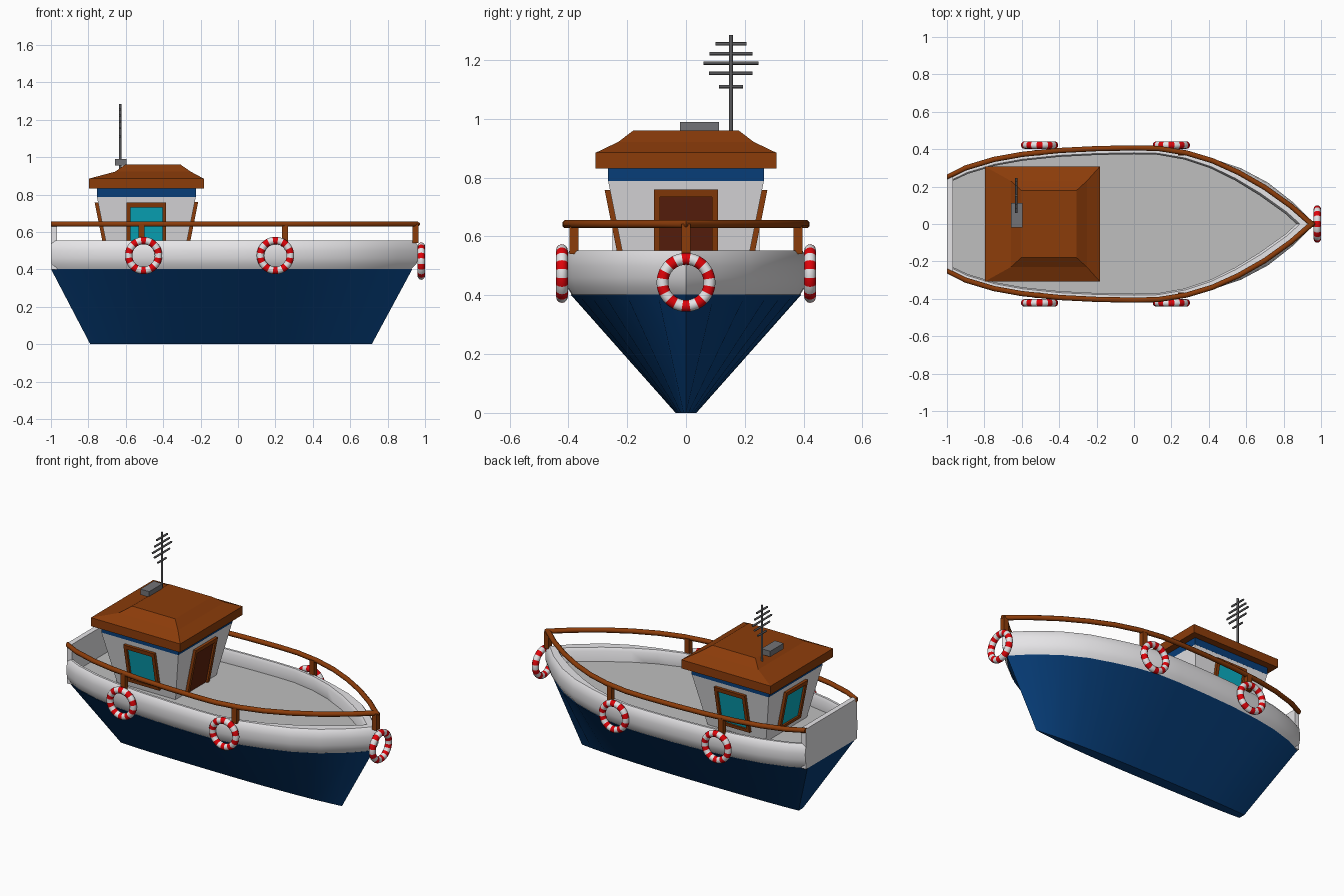
import bpy, bmesh, math
from mathutils import Vector, Matrix

if "Cube" in bpy.data.objects:
    bpy.data.objects.remove(bpy.data.objects["Cube"])


def material(name, r, g, b):
    m = bpy.data.materials.new(name)
    m.diffuse_color = (r, g, b, 1)
    m.use_nodes = True
    m.node_tree.nodes["Principled BSDF"].inputs["Base Color"].default_value = m.diffuse_color
    return m


BLUE = material("hull blue", 0.002, 0.047, 0.19)
WHITE = material("white paint", 0.84, 0.83, 0.85)
DECK = material("deck grey", 0.52, 0.52, 0.52)
BROWN = material("wood brown", 0.26, 0.045, 0.003)
DOOR = material("dark door brown", 0.11, 0.015, 0.004)
TEAL = material("glass teal", 0.003, 0.42, 0.54)
RED = material("ring red", 0.75, 0.001, 0.003)
GREY = material("box grey", 0.17, 0.17, 0.18)
DARK = material("antenna grey", 0.1, 0.1, 0.105)


def make(name, verts, faces, mats, smooth=0, rule=None):
    """Mesh object; edges flatter than `smooth` degrees are shaded smooth."""
    me = bpy.data.meshes.new(name)
    me.from_pydata([tuple(v) for v in verts], [], faces)
    for m in mats:
        me.materials.append(m)
    if rule:
        for p in me.polygons:
            p.material_index = rule(p.index)
    bm = bmesh.new()
    bm.from_mesh(me)
    bmesh.ops.recalc_face_normals(bm, faces=bm.faces)
    for f in bm.faces:
        f.smooth = smooth > 0
    for e in bm.edges:
        e.smooth = e.calc_face_angle(0) < math.radians(smooth)
    bm.to_mesh(me)
    bm.free()
    ob = bpy.data.objects.new(name, me)
    bpy.context.collection.objects.link(ob)
    return ob


def loft(name, rings, mat, smooth=0, caps=True):
    """Skin a list of closed rings that have equal point counts."""
    n = len(rings[0])
    verts = [p for r in rings for p in r]
    faces = [(i * n + j, i * n + (j + 1) % n, (i + 1) * n + (j + 1) % n, (i + 1) * n + j)
             for i in range(len(rings) - 1) for j in range(n)]
    if caps:
        faces += [tuple(range(n)), tuple(range(len(verts) - n, len(verts)))]
    return make(name, verts, faces, [mat], smooth)


def rect(cx, cy, hx, hy, z):
    return [(cx - hx, cy - hy, z), (cx + hx, cy - hy, z), (cx + hx, cy + hy, z), (cx - hx, cy + hy, z)]


def box(name, x0, x1, y0, y1, z0, z1, mat):
    c = ((x0 + x1) / 2, (y0 + y1) / 2, (x1 - x0) / 2, (y1 - y0) / 2)
    return loft(name, [rect(*c, z0), rect(*c, z1)], mat)


def rod(name, a, b, r, mat, n=8):
    a, b = Vector(a), Vector(b)
    q = (b - a).to_track_quat('Z', 'Y')
    circ = [q @ Vector((r * math.cos(k * math.tau / n), r * math.sin(k * math.tau / n), 0)) for k in range(n)]
    return loft(name, [[a + c for c in circ], [b + c for c in circ]], mat, 50)


# Plan outline: port side from stern to bow, mirrored back to the stern
half = [(-1, .25), (-.9, .3), (-.75, .345), (-.6, .372), (-.4, .393), (-.2, .403), (0, .407), (.13, .404),
        (.28, .38), (.42, .338), (.56, .275), (.7, .195), (.84, .095), (.95, 0)]
plan = [Vector(p) for p in half] + [Vector((x, -y)) for x, y in half[-2::-1]]
BOW, LAST = len(half) - 1, len(plan) - 1


def offset(i, d):
    """Plan point i moved outward by d."""
    if i == BOW:
        return plan[i] + Vector((1.6 * d, 0))
    if i in (0, LAST):
        return plan[i] + Vector((0, d if i == 0 else -d))
    t = (plan[i + 1] - plan[i - 1]).normalized()
    return plan[i] + Vector((-t.y, t.x)) * d


def flare(i, d):
    """Hull offset: fuller outside near the bow, thicker inside."""
    x = plan[i].x
    k = min(max((x - .2) / .5, 0), 1)
    bulge = .02 * math.sin(math.pi * min(max((x - .4) / .55, 0), 1))
    return offset(i, d * (1 + .5 * k) if d < -.021 else d + bulge + .004 * k)


def sweep(name, profile, mat, smooth, move=offset):
    """Sweep a (distance, height) profile along the plan outline."""
    return loft(name, [[(*move(i, d), z) for d, z in profile] for i in range(LAST + 1)], mat, smooth)


# Lower hull: V sections from the rim to a narrow flat keel
rim, keel = [], []
for i in range(LAST + 1):
    p = flare(i, -.015)
    rim.append((p.x, p.y, .402))
    u = (p.x + 1) / 1.932
    keel.append((-.79 + 1.505 * u, p.y * .09, 0))
n = LAST + 1
hull_faces = [(i, i + 1, n + i + 1, n + i) for i in range(LAST)]
hull_faces += [(0, n, n + LAST, LAST)]
hull_faces += [(n + i, n + i + 1, n + LAST - i - 1, n + LAST - i) for i in range(BOW - 1)]
hull_faces += [(n + BOW - 1, n + BOW, n + BOW + 1)]
make("lower_hull", rim + keel, hull_faces, [BLUE], 30)

# Rounded bulwark, transom and deck
sweep("bulwark", [(-.02, .4), (-.002, .428), (.006, .46), (.007, .5), (.001, .535), (-.012, .553),
                  (-.026, .553), (-.034, .535), (-.034, .42)], WHITE, 50, flare)
box("transom", -1, -.968, -.25, .25, .4, .65, WHITE)
deck = [flare(i, -.033) for i in range(n)]
make("deck", [(p.x, p.y, .47) for p in deck],
     [(i, i + 1, LAST - i - 1, LAST - i) for i in range(BOW - 1)] + [(BOW - 1, BOW, BOW + 1)], [DECK])

# Hand rail and its posts
sweep("hand_rail", [(.015 * math.cos(a), .642 + .015 * math.sin(a))
                    for a in [math.pi / 8 + k * math.pi / 4 for k in range(8)]], BROWN, 50)
for x in (-.515, .25):
    for s in (-1, 1):
        box("rail_post", x - .016, x + .016, s * .381 - .015, s * .381 + .015, .54, .642, BROWN)
box("bow_rail_post", .934, .964, -.016, .016, .54, .642, BROWN)

# Cabin with outward leaning walls, blue trim and stepped hip roof
CX = -.49


def wall(z):
    return .265 - .2 * (.79 - z)


loft("cabin_walls", [rect(CX, 0, wall(z), wall(z), z) for z in (.465, .79)], WHITE)
loft("cabin_trim", [rect(CX, 0, .265, .265, z) for z in (.788, .832)], BLUE)
loft("cabin_roof", [rect(CX, 0, .307, .307, .832), rect(CX, 0, .307, .307, .885),
                    rect(-.455, 0, .203, .23, .922), rect(-.455, 0, .148, .18, .96)], BROWN)


def plate(name, side, u0, u1, z0, z1, depth, mat):
    """Slab lying on the leaning wall that faces side * 90 degrees."""
    rot = Matrix.Translation((CX, 0, 0)) @ Matrix.Rotation(side * math.pi / 2, 4, 'Z')
    rings = [[rot @ Vector((wall(z) + d, u, z)) for d, u in
              ((-.005, u0), (depth, u0), (depth, u1), (-.005, u1))] for z in (z0, z1)]
    return loft(name, rings, mat)


def frame(name, side, w, z0, z1, t, sill):
    for a, b in ((-w, -w + t), (w - t, w)):
        plate(name + "_jamb", side, a, b, z0, z1, .018, BROWN)
    plate(name + "_head", side, -w + t, w - t, z1 - t * 1.3, z1, .018, BROWN)
    if sill:
        plate(name + "_sill", side, -w + t, w - t, z0, z0 + t, .018, BROWN)


for side in (1, 2, 3):
    frame("window_frame", side, .106, .51, .758, .02, True)
    plate("window_glass", side, -.088, .088, .525, .74, .006, TEAL)
frame("door_frame", 0, .108, .47, .76, .02, False)
plate("door", 0, -.09, .09, .47, .74, .006, DOOR)

# Roof box and antenna
box("roof_box", -.658, -.597, -.02, .112, .955, .99, GREY)
rod("antenna_mast", (-.63, .153, .93), (-.63, .153, 1.285), .007, DARK)
for z, w in ((1.255, .052), (1.222, .073), (1.19, .093), (1.155, .074), (1.11, .041)):
    rod("antenna_bar", (-.63, .153 - w, z), (-.63, .153 + w, z), .006, DARK)


# Striped life rings: ten red and ten white bands
def life_ring(name, centre, along_x):
    N, M, verts = 60, 12, []
    for i in range(N):
        a = (i - 1.5) * math.tau / N
        for j in range(M):
            b = j * math.tau / M
            r, d = .08 + .02 * math.cos(b), .02 * math.sin(b)
            p = (d, r * math.sin(a), r * math.cos(a)) if along_x else (r * math.sin(a), d, r * math.cos(a))
            verts.append(Vector(centre) + Vector(p))
    faces = [(i * M + j, i * M + (j + 1) % M, (i + 1) % N * M + (j + 1) % M, (i + 1) % N * M + j)
             for i in range(N) for j in range(M)]
    make(name, verts, faces, [RED, WHITE], 60, lambda k: k // M // 3 % 2)


for x in (-.505, .2):
    for s in (-1, 1):
        life_ring("side_life_ring", (x, s * .422, .474), False)
life_ring("bow_life_ring", (.98, 0, .444), True)
